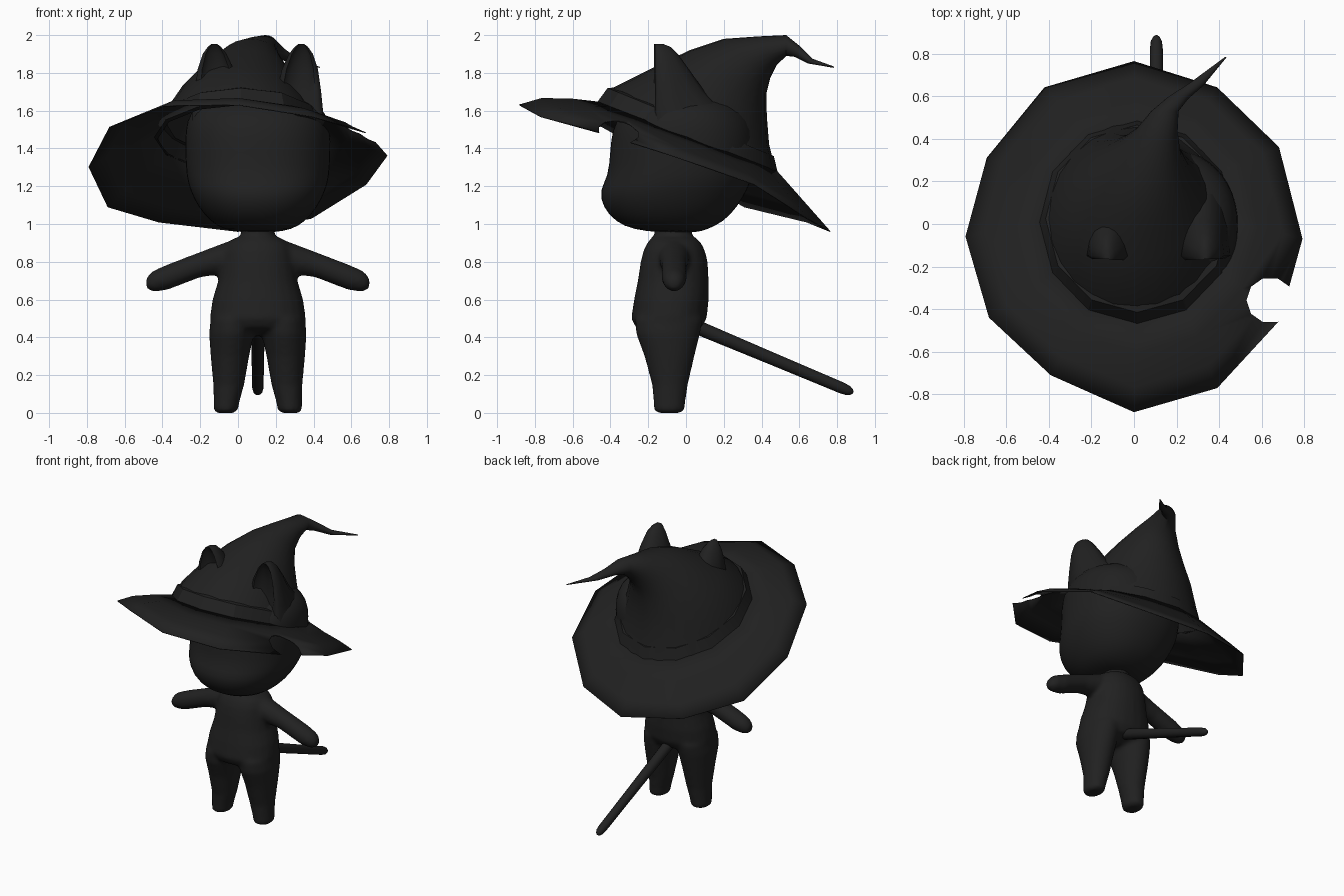
import bpy, bmesh, math
from mathutils import Vector

if "Cube" in bpy.data.objects:
    bpy.data.objects.remove(bpy.data.objects["Cube"])

CX = 0.105  # centre line of the body; the hat sits off-centre

black = bpy.data.materials.new("soft_black")
black.diffuse_color = (0.015, 0.015, 0.015, 1)
black.use_nodes = True
black.node_tree.nodes["Principled BSDF"].inputs["Base Color"].default_value = black.diffuse_color


def finish(name, bm, angle=60):
    bmesh.ops.recalc_face_normals(bm, faces=bm.faces)
    me = bpy.data.meshes.new(name)
    bm.to_mesh(me)
    bm.free()
    ob = bpy.data.objects.new(name, me)
    bpy.context.collection.objects.link(ob)
    me.materials.append(black)
    bpy.ops.object.select_all(action='DESELECT')
    ob.select_set(True)
    bpy.context.view_layer.objects.active = ob
    bpy.ops.object.shade_smooth_by_angle(angle=math.radians(angle))
    return ob


def loft(bm, rings, caps=(True, True)):
    """Bridge a list of equally sized point rings."""
    vs = [[bm.verts.new(p) for p in r] for r in rings]
    n = len(vs[0])
    for a, b in zip(vs, vs[1:]):
        for i in range(n):
            j = (i + 1) % n
            bm.faces.new((a[i], a[j], b[j], b[i]))
    if caps[0]:
        bm.faces.new(vs[0][::-1])
    if caps[1]:
        bm.faces.new(vs[-1])


def oval(cx, hw, front, back, n=24, power=1.0):
    """Oval ring through a front and a back (y, z) point; power < 1 squares it."""
    f, b = Vector((cx, *front)), Vector((cx, *back))
    mid, half = (f + b) / 2, (f - b) / 2
    pts = []
    for i in range(n):
        t = math.tau * i / n
        c, s = math.cos(t), math.sin(t)
        c = math.copysign(abs(c) ** power, c)
        s = math.copysign(abs(s) ** power, s)
        pts.append(mid + half * c + Vector((hw * s, 0, 0)))
    return pts


def stack(bm, cx, table, power=1.0):
    """Level ovals from rows of z, front y, back y, half width."""
    loft(bm, [oval(cx, w, (f, z), (b, z), 24, power) for z, f, b, w in table])


# Head
bm = bmesh.new()
stack(bm, CX, [
    (.955, -.14, .06, .08), (.97, -.28, .11, .18), (1.01, -.375, .20, .25),
    (1.09, -.445, .275, .32), (1.18, -.463, .328, .362), (1.25, -.415, .355, .382),
    (1.38, -.405, .37, .388), (1.5, -.395, .37, .388), (1.59, -.35, .33, .365),
    (1.66, -.25, .24, .29), (1.69, -.1, .1, .14)], 0.9)
head = finish("head", bm, 80)
head.modifiers.new("Round", 'SUBSURF').levels = 1

# Ears: rounded back, hollow front
for side, name in ((-1, "left_ear"), (1, "right_ear")):
    bm = bmesh.new()
    rings = []
    for z, x0, x1, back, dent in [
            (1.5, .08, .35, .30, .0), (1.6, .08, .345, .20, .02), (1.7, .10, .335, .10, .04),
            (1.82, .128, .318, .015, .04), (1.9, .165, .292, -.043, .025),
            (1.938, .195, .265, -.083, .01), (1.953, .215, .245, -.12, .0)]:
        m, h = (x0 + x1) / 2, (x1 - x0) / 2
        ring = [(m + h * math.cos(math.pi * k / 8),
                 -.15 + (back + .15) * math.sin(math.pi * k / 8)) for k in range(9)]
        ring += [(m - h * .75, -.17), (m - h * .45, -.165 + dent),
                 (m + h * .45, -.165 + dent), (m + h * .75, -.165)]
        rings.append([(CX + side * x, y, z) for x, y in ring])
    loft(bm, rings)
    finish(name, bm, 75)

# Body: torso, neck, legs and arms fused into one soft skin
bm = bmesh.new()
stack(bm, CX, [
    (.41, -.15, -.02, .09), (.45, -.265, .08, .225), (.5, -.29, .11, .255),
    (.6, -.275, .12, .24), (.7, -.255, .12, .21), (.8, -.24, .115, .195),
    (.86, -.225, .10, .185), (.9, -.205, .08, .165), (.93, -.18, .05, .115)], 0.92)
stack(bm, CX, [(z, -.165, .03, .09) for z in (.85, 1.02)])
for side in (-1, 1):
    # leg rows: z, inner x, outer x, front y, back y
    rings = []
    for z, x0, x1, f, b in [
            (0, .125, .22, -.15, -.03), (.015, .105, .235, -.17, -.007),
            (.06, .097, .234, -.172, -.003), (.15, .072, .236, -.18, .01),
            (.3, .046, .25, -.22, .045), (.42, .02, .258, -.265, .075),
            (.5, .01, .25, -.27, .09)]:
        rings.append(oval(CX + side * (x0 + x1) / 2, (x1 - x0) / 2, (f, z), (b, z)))
    loft(bm, rings)
    # arm rows: distance from the centre line, z, radius
    rings = []
    for d, z, r in [(.06, .825, .085), (.16, .823, .085), (.305, .785, .068), (.48, .718, .068),
                    (.55, .698, .057), (.58, .69, .04), (.592, .687, .02)]:
        rings.append([(CX + side * d, -.063 + r * math.cos(math.tau * k / 16),
                       z + r * math.sin(math.tau * k / 16)) for k in range(16)])
    loft(bm, rings)
body = finish("body", bm, 80)
skin = body.modifiers.new("Fuse", 'REMESH')
skin.mode, skin.voxel_size, skin.use_smooth_shade = 'VOXEL', 0.015, True
soft = body.modifiers.new("Soften", 'SMOOTH')
soft.factor, soft.iterations = 0.5, 5

# Tail: straight rod with a rounded end
bm = bmesh.new()
start, end = Vector((CX, .02, .47)), Vector((CX, .885, .107))
axis = (end - start).normalized()
up = axis.cross(Vector((1, 0, 0)))
rings = []
for t, r in [(0, .038), (.5, .033), (.93, .03), (.97, .026), (.99, .017), (1, .006)]:
    c = start.lerp(end, t)
    rings.append([c + r * (up * math.sin(math.tau * k / 12)
                           + Vector((math.cos(math.tau * k / 12), 0, 0))) for k in range(12)])
loft(bm, rings)
finish("tail", bm, 80)

# Hat crown: leaning cone that bends into a drooping tip
bm = bmesh.new()
crown = [oval(cx, w, f, b, 24) for cx, w, f, b in [
    (.015, .44, (-.45, 1.64), (.475, 1.28)), (.005, .395, (-.38, 1.725), (.44, 1.42)),
    (.012, .315, (-.17, 1.83), (.428, 1.57)), (.035, .23, (.02, 1.92), (.425, 1.69)),
    (.065, .155, (.2, 1.98), (.445, 1.77)), (.105, .1, (.38, 1.993), (.48, 1.84)),
    (.145, .064, (.53, 2.0), (.53, 1.89)), (.205, .05, (.605, 1.94), (.575, 1.885)),
    (.295, .036, (.67, 1.875), (.645, 1.85)), (.43, .004, (.785, 1.833), (.78, 1.827))]]
loft(bm, crown, (False, True))
finish("hat_crown", bm, 50)

# Hat band
bm = bmesh.new()
loft(bm, [oval(.015, w, f, b, 12) for w, f, b in [
    (.44, (-.44, 1.63), (.46, 1.27)), (.46, (-.47, 1.645), (.485, 1.275)),
    (.43, (-.415, 1.72), (.465, 1.36)), (.40, (-.385, 1.722), (.44, 1.365))]], (False, False))
finish("hat_band", bm, 30)

# Hat brim: twelve-sided sloping sheet, arched towards the front
rim = [Vector(p) for p in (
    (0, -.883, 1.63), (.39, -.77, 1.568), (.685, -.45, 1.48), (.79, -.07, 1.36),
    (.68, .36, 1.21), (.39, .64, 1.03), (0, .763, .96), (-.42, .64, 1.01),
    (-.69, .31, 1.09), (-.79, -.06, 1.30), (-.68, -.44, 1.512), (-.39, -.71, 1.625))]
base = oval(.015, .455, (-.46, 1.645), (.48, 1.28), 12)


def arch(t, rise):
    return [b.lerp(r, t) + Vector((0, 0, rise * (.5 + .5 * math.cos(math.tau * i / 12))))
            for i, (b, r) in enumerate(zip(base, rim))]


bm = bmesh.new()
loft(bm, [rim, arch(.72, .03), arch(.35, .022), base], (False, False))
brim = finish("hat_brim", bm, 60)
thick = brim.modifiers.new("Thickness", 'SOLIDIFY')
thick.thickness, thick.offset = 0.005, 0

# Bite taken out of the brim
bm = bmesh.new()
loft(bm, [[(.64 + .112 * math.cos(math.tau * k / 10), -.358 + .108 * math.sin(math.tau * k / 10), z)
           for k in range(10)] for z in (1.2, 1.8)])
cutter = finish("bite_cutter", bm)
cutter.hide_render = True
cutter.hide_set(True)
bite = brim.modifiers.new("Bite", 'BOOLEAN')
bite.operation, bite.solver, bite.object = 'DIFFERENCE', 'EXACT', cutter
